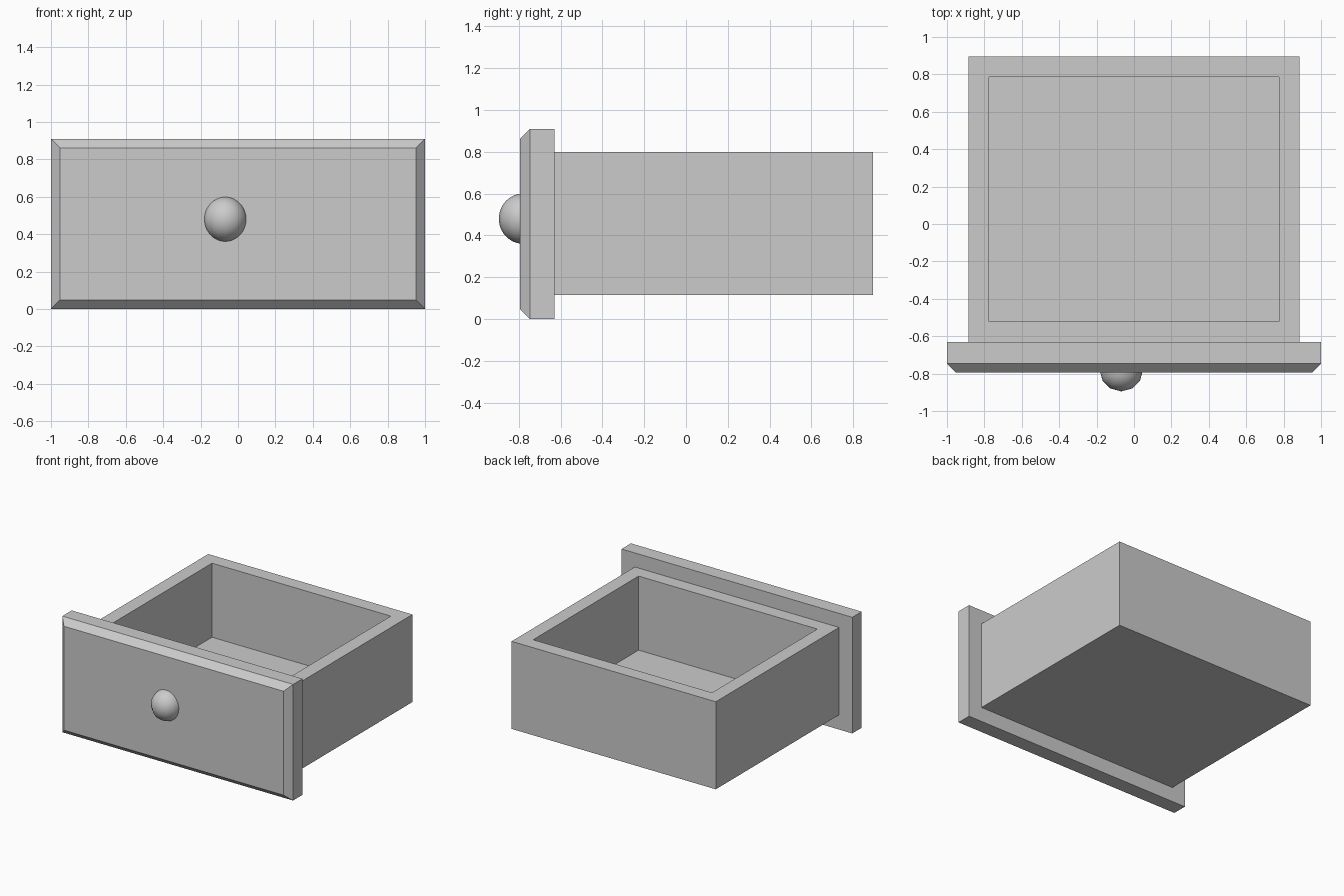
import bpy, bmesh
from mathutils import Matrix, Vector

if "Cube" in bpy.data.objects:
    bpy.data.objects.remove(bpy.data.objects["Cube"])


def make_object(name, bm):
    bmesh.ops.recalc_face_normals(bm, faces=bm.faces)
    mesh = bpy.data.meshes.new(name)
    bm.to_mesh(mesh)
    bm.free()
    obj = bpy.data.objects.new(name, mesh)
    bpy.context.collection.objects.link(obj)
    return obj


def box_bmesh(lo, hi):
    lo, hi = Vector(lo), Vector(hi)
    bm = bmesh.new()
    bmesh.ops.create_cube(bm, size=1, matrix=Matrix.Translation((lo + hi) / 2)
                          @ Matrix.Diagonal((*(hi - lo), 1)))
    bm.normal_update()
    return bm


def inset_facing(bm, direction, thickness, depth=0.0):
    """Inset the face pointing along direction; negative depth pushes it in."""
    face = max(bm.faces, key=lambda f: f.normal.dot(Vector(direction)))
    bmesh.ops.inset_region(bm, faces=[face], thickness=thickness, depth=depth,
                           use_even_offset=True)
    return face


# Front panel: slab with a bevelled border around its front face
bm = box_bmesh((-1, -0.746, 0), (1, -0.63, 0.91))
face = inset_facing(bm, (0, -1, 0), 0.048)
bmesh.ops.translate(bm, verts=face.verts, vec=(0, -0.049, 0))
make_object("front_panel", bm)

# Drawer box: open-topped tray with thick walls and floor
bm = box_bmesh((-0.885, -0.63, 0.114), (0.885, 0.895, 0.80))
rim = inset_facing(bm, (0, 0, 1), 0.11)
cavity = bmesh.ops.extrude_discrete_faces(bm, faces=[rim])["faces"][0]
bmesh.ops.translate(bm, verts=cavity.verts, vec=(0, 0, -0.58))
make_object("drawer_box", bm)

# Knob: twelve-sided ball sunk halfway into the panel
bm = bmesh.new()
bmesh.ops.create_uvsphere(bm, u_segments=12, v_segments=24, radius=1,
                          matrix=Matrix.Translation((-0.068, -0.779, 0.48))
                          @ Matrix.Diagonal((0.116, 0.116, 0.12, 1)))
for f in bm.faces:
    f.smooth = True
make_object("knob", bm)
